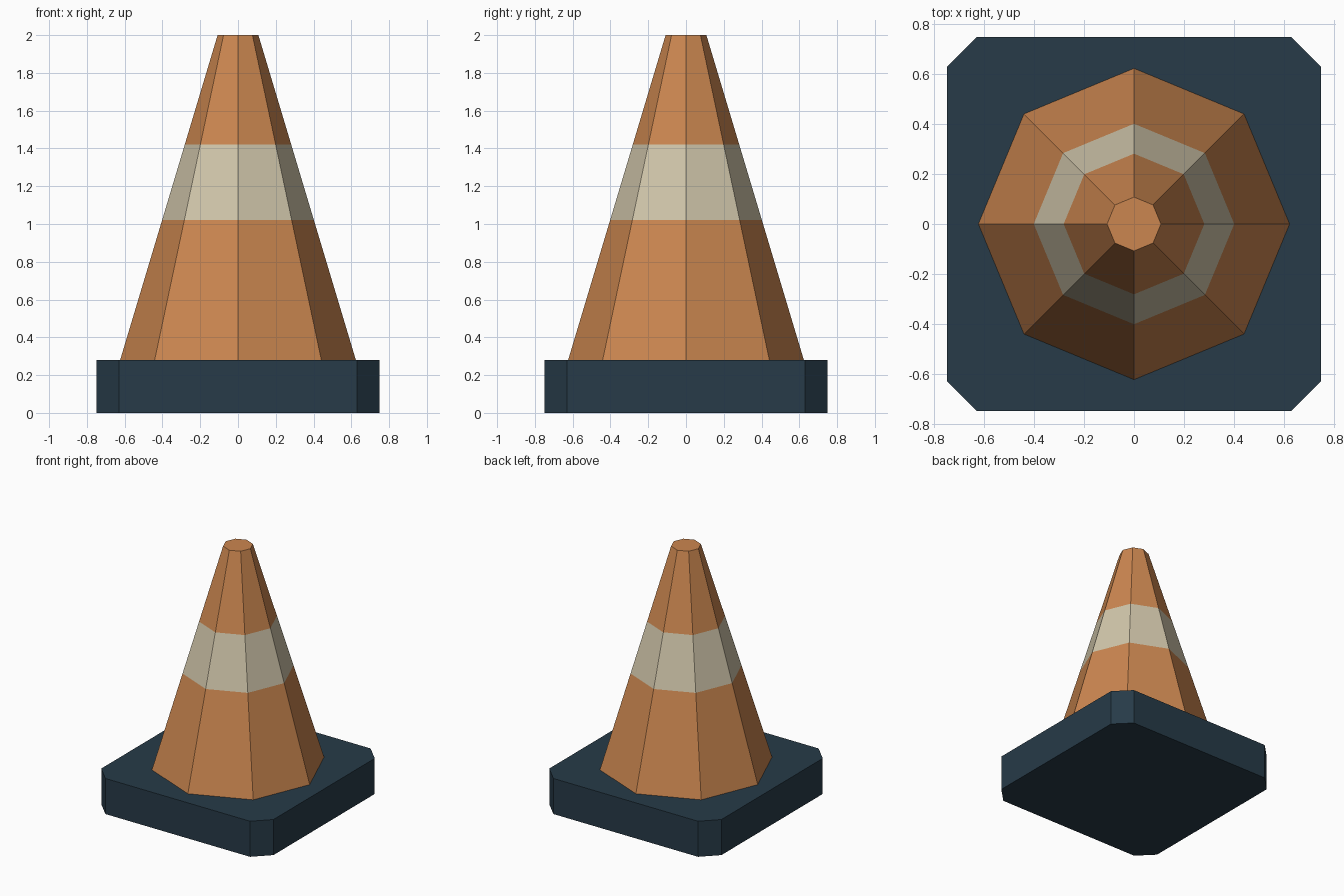
import bpy, bmesh
from math import cos, sin, pi

old = bpy.data.objects.get("Cube")
if old:
    bpy.data.objects.remove(old, do_unlink=True)


def material(name, colour):
    mat = bpy.data.materials.new(name)
    mat.use_nodes = True
    mat.diffuse_color = (*colour, 1)
    mat.node_tree.nodes["Principled BSDF"].inputs["Base Color"].default_value = (*colour, 1)
    return mat


orange = material("orange", (0.60, 0.24, 0.08))
cream = material("pale_cream", (0.63, 0.56, 0.40))
slate = material("dark_slate", (0.020, 0.043, 0.065))


def finish(bm, name, mats):
    bmesh.ops.recalc_face_normals(bm, faces=bm.faces)
    mesh = bpy.data.meshes.new(name)
    bm.to_mesh(mesh)
    bm.free()
    for mat in mats:
        mesh.materials.append(mat)
    obj = bpy.data.objects.new(name, mesh)
    bpy.context.collection.objects.link(obj)
    return obj


# Square base slab with its four upright corners chamfered
HALF, HEIGHT, CHAMFER = 0.75, 0.28, 0.12
bm = bmesh.new()
bmesh.ops.create_cube(bm, size=1)
for v in bm.verts:
    v.co = (v.co.x * 2 * HALF, v.co.y * 2 * HALF, (v.co.z + 0.5) * HEIGHT)
uprights = [e for e in bm.edges if abs(e.verts[0].co.z - e.verts[1].co.z) > 0.1]
bmesh.ops.bevel(bm, geom=uprights, offset=CHAMFER, segments=1, affect='EDGES')
finish(bm, "base", [slate])

# Eight-sided tapered body, ringed at the stripe's edges
SIDES, BOTTOM, TOP = 8, 0.624, 0.108
STRIPE = (1.02, 1.42)
bm = bmesh.new()
rings = []
for z in (HEIGHT, *STRIPE, 2.0):
    r = BOTTOM + (TOP - BOTTOM) * (z - HEIGHT) / (2.0 - HEIGHT)
    angles = [2 * pi * i / SIDES for i in range(SIDES)]
    rings.append([bm.verts.new((r * cos(a), r * sin(a), z)) for a in angles])
for low, high in zip(rings, rings[1:]):
    for i in range(SIDES):
        j = (i + 1) % SIDES
        bm.faces.new((low[i], low[j], high[j], high[i]))
bm.faces.new(rings[-1])

# Pale reflective stripe chosen by height
for f in bm.faces:
    f.material_index = int(STRIPE[0] < f.calc_center_median().z < STRIPE[1])
finish(bm, "cone_body", [orange, cream])
